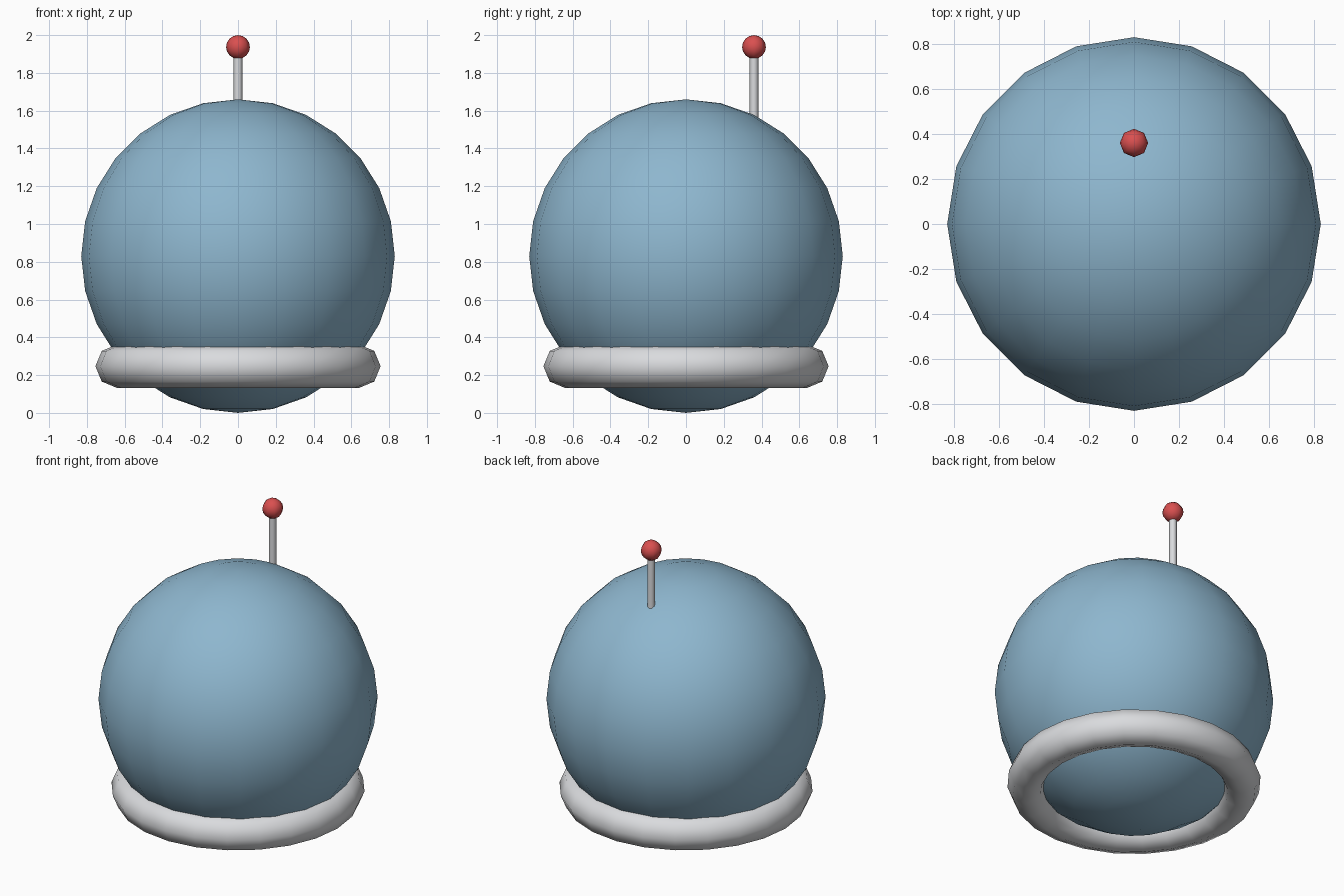
import bpy, math

if "Cube" in bpy.data.objects:
    bpy.data.objects.remove(bpy.data.objects["Cube"])


def material(name, rgb):
    m = bpy.data.materials.new(name)
    m.diffuse_color = (*rgb, 1)
    m.use_nodes = True
    m.node_tree.nodes["Principled BSDF"].inputs["Base Color"].default_value = m.diffuse_color
    return m


blue = material("glass blue", (0.27, 0.47, 0.62))
grey = material("light grey", (0.70, 0.71, 0.73))
red = material("signal red", (0.70, 0.08, 0.08))


def finish(name, mat, angle=60):
    ob = bpy.context.object
    ob.name = name
    ob.data.materials.append(mat)
    bpy.ops.object.shade_smooth_by_angle(angle=math.radians(angle))
    return ob


# Round helmet dome
bpy.ops.mesh.primitive_uv_sphere_add(segments=20, ring_count=14, radius=0.83,
                                     location=(0, 0, 0.83))
finish("helmet_dome", blue)

# Neck ring, with the dome bulging through it
bpy.ops.mesh.primitive_torus_add(major_radius=0.64, minor_radius=0.115,
                                 major_segments=24, minor_segments=8,
                                 location=(0, 0, 0.247))
finish("neck_ring", grey)

# Antenna rod at the rear, sunk slightly into the dome
bpy.ops.mesh.primitive_cylinder_add(vertices=8, radius=0.023, depth=0.36,
                                    location=(0, 0.36, 1.74))
finish("antenna_rod", grey)

# Antenna tip
bpy.ops.mesh.primitive_uv_sphere_add(segments=8, ring_count=8, radius=0.063,
                                     location=(0, 0.36, 1.937))
finish("antenna_tip", red)
